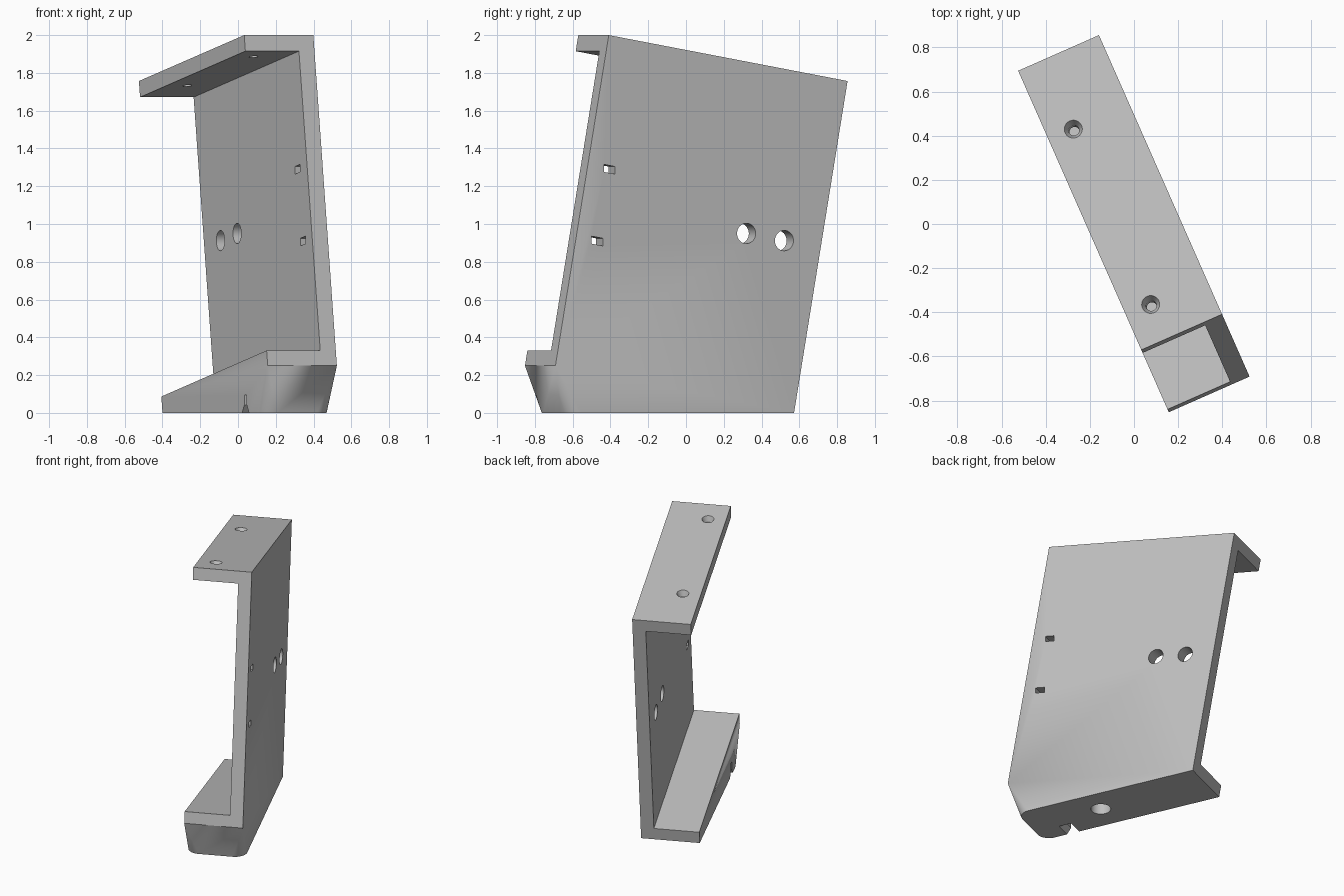
import bpy, bmesh, math
from mathutils import Matrix, Vector

cube = bpy.data.objects.get("Cube")
if cube:
    bpy.data.objects.remove(cube, do_unlink=True)

TILT = math.radians(10)      # lean of the bracket in its own plane
TURN = math.radians(23.8)    # turn about the vertical
SLOPE = math.tan(TILT)
HALF = 0.2                   # half width of the flanges
WALL = 0.09

grey = bpy.data.materials.new("light grey")
grey.use_nodes = True
grey.diffuse_color = (0.53, 0.53, 0.53, 1)
grey.node_tree.nodes["Principled BSDF"].inputs["Base Color"].default_value = grey.diffuse_color


def make_object(name, bm):
    bmesh.ops.recalc_face_normals(bm, faces=bm.faces)
    mesh = bpy.data.meshes.new(name)
    bm.to_mesh(mesh)
    bm.free()
    mesh.materials.append(grey)
    obj = bpy.data.objects.new(name, mesh)
    bpy.context.collection.objects.link(obj)
    return obj


def hull(name, points):
    bm = bmesh.new()
    for p in points:
        bm.verts.new(p)
    bmesh.ops.convex_hull(bm, input=bm.verts)
    bmesh.ops.dissolve_limit(bm, angle_limit=0.01, verts=bm.verts, edges=bm.edges)
    return make_object(name, bm)


def prism(name, profile, x0, x1):
    """Convex (y, z) profile carried along x."""
    return hull(name, [(x, y, z) for x in (x0, x1) for y, z in profile])


def tilted_cone(name, centre, r_low, r_high, depth):
    bm = bmesh.new()
    place = Matrix.Translation(centre) @ Matrix.Rotation(-TILT, 4, 'X')
    bmesh.ops.create_cone(bm, cap_ends=True, segments=32, radius1=r_low,
                          radius2=r_high, depth=depth, matrix=place)
    return make_object(name, bm)


def front_y(z):
    return -0.535 - SLOPE * (2 - z)


def back_y(z):
    return 0.537 + SLOPE * z


def top_z(y):
    return 2 - SLOPE * (y + 0.535)


# Solid outer block: leaning sides, drafted nose with conical corners
points = []
back_top = back_y(1.757)
nose, radius = front_y(0.25) + 0.068, 0.085
for side in (-1, 1):
    x = side * HALF
    points += [(x, front_y(2), 2), (x, back_top, 1.757),
               (x, back_y(0), 0), (x, front_y(0.25), 0.25)]
    for i in range(13):
        a = math.pi / 2 * i / 12
        points.append((side * (HALF - radius + radius * math.cos(a)),
                       nose + radius - radius * math.sin(a), 0))
bracket = hull("bracket", points)

cutters = []

# Channel between the two flanges
cutters.append(prism("channel_cutter",
                     [(y, base - SLOPE * y) for y in (-1.2, 1.2) for base in (0.184, 1.818)],
                     -HALF - 0.2, HALF - WALL))

# Two round holes through the wall
for y, z in ((0.261, 0.95), (0.48, 0.912)):
    ring = [(y + 0.054 * math.cos(i * math.pi / 16), z + 0.054 * math.sin(i * math.pi / 16))
            for i in range(32)]
    cutters.append(prism("wall_hole_cutter", ring, 0, 0.3))

# Two small slots near the front edge of the wall
for y, z in ((-0.531, 1.29), (-0.602, 0.91)):
    corners = [(y + dy, z + dz - SLOPE * dy) for dy in (-0.033, 0.033) for dz in (-0.02, 0.02)]
    cutters.append(prism("slot_cutter", corners, 0, 0.3))

# Countersunk screw holes in the top flange
normal = Vector((0, math.sin(TILT), math.cos(TILT)))
for y in (-0.364, 0.504):
    surface = Vector((-0.078, y, top_z(y)))
    cutters.append(tilted_cone("screw_cutter", surface - normal * 0.05, 0.024, 0.024, 0.2))
    cutters.append(tilted_cone("countersink_cutter", surface - normal * 0.01, 0.024, 0.048, 0.05))

# Blind hole in the underside
ring = [(0.005 + 0.067 * math.cos(i * math.pi / 16), -0.245 + 0.067 * math.sin(i * math.pi / 16))
        for i in range(32)]
cutters.append(hull("base_hole_cutter", [(x, y, z) for x, y in ring for z in (-0.1, 0.15)]))

# Flared notch open to the side and underside
cutters.append(prism("notch_cutter", [(-0.568, -0.1), (-0.538, -0.1), (-0.538, 0.095), (-0.568, 0.095)],
                     -0.3, -0.08))
cutters.append(prism("flare_cutter", [(-0.613, -0.02), (-0.493, -0.02), (-0.543, 0.05), (-0.563, 0.05)],
                     -0.3, -0.079))

# Apply the cuts and drop the cutters
for c in cutters:
    c.hide_render = True
    mod = bracket.modifiers.new(c.name, 'BOOLEAN')
    mod.operation = 'DIFFERENCE'
    mod.solver = 'EXACT'
    mod.object = c
bpy.context.view_layer.update()
graph = bpy.context.evaluated_depsgraph_get()
result = bpy.data.meshes.new_from_object(bracket.evaluated_get(graph))
bracket.modifiers.clear()
bracket.data = result
for c in cutters:
    bpy.data.objects.remove(c, do_unlink=True)
result.materials.clear()
result.materials.append(grey)
for p in result.polygons:
    p.material_index = 0

# Turn into place and shade
result.transform(Matrix.Rotation(TURN, 4, 'Z'))
bpy.ops.object.select_all(action='DESELECT')
bracket.select_set(True)
bpy.context.view_layer.objects.active = bracket
bpy.ops.object.shade_smooth_by_angle(angle=math.radians(20))
